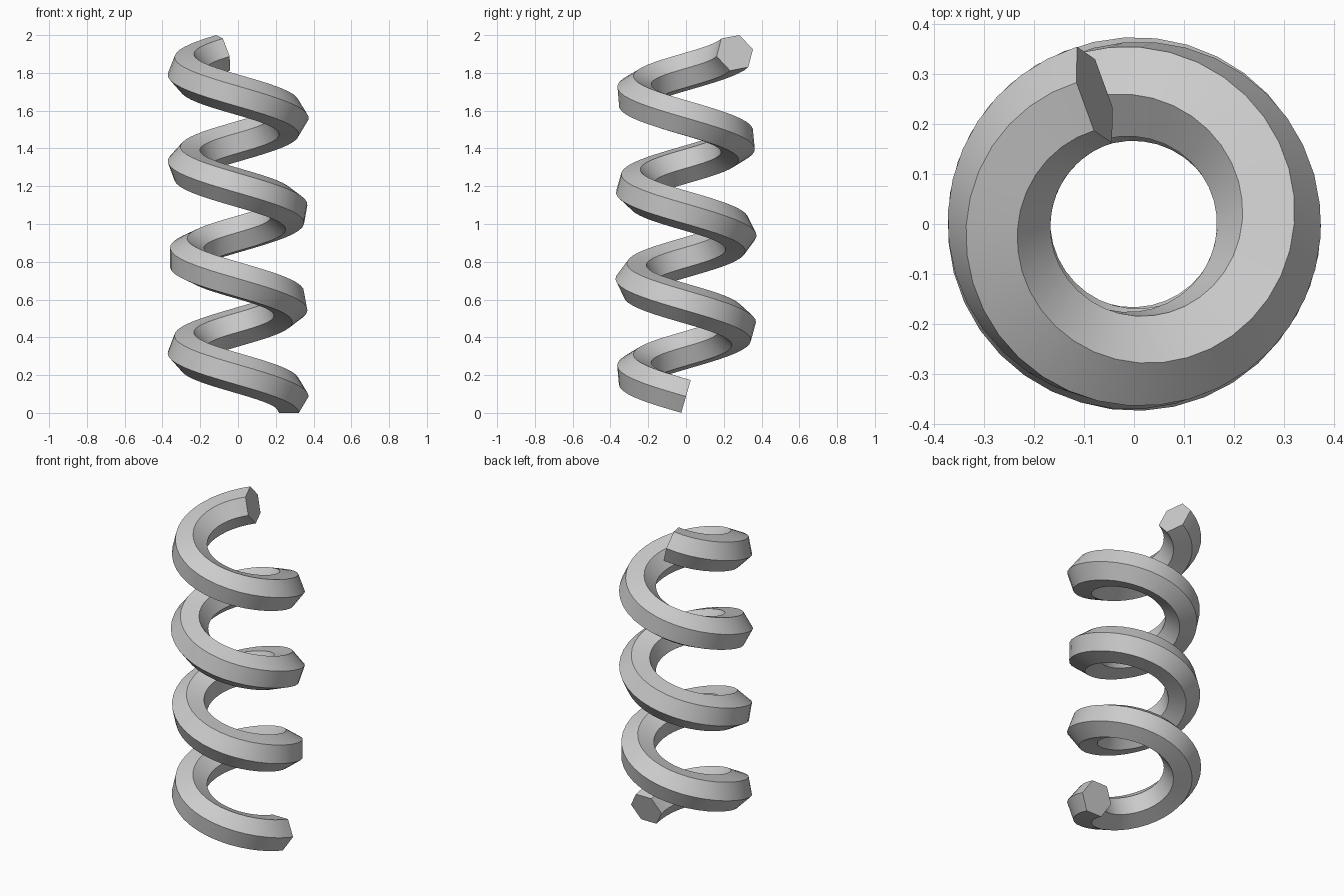
import bpy
import bmesh
from math import cos, sin, pi, radians, atan
from mathutils import Vector

cube = bpy.data.objects.get("Cube")
if cube:
    bpy.data.objects.remove(cube, do_unlink=True)

COIL_RADIUS = 0.27
WIRE_RADIUS = 0.104
SIDES = 6
STEPS = 134
SWEEP = radians(1333)          # total clockwise turn, bottom to top
Z_START, Z_END = 0.087, 1.906
RISE = (Z_END - Z_START) / SWEEP
SLOPE = atan(RISE / COIL_RADIUS)

# Plain grey steel
steel = bpy.data.materials.new("grey_steel")
steel.use_nodes = True
grey = (0.6, 0.6, 0.6, 1)
steel.diffuse_color = grey
steel.node_tree.nodes["Principled BSDF"].inputs["Base Color"].default_value = grey


def wire_ring(bm, turn):
    """Hexagon square to the helix, rolled by the natural twist of the wire."""
    outward = Vector((cos(turn), -sin(turn), 0))
    along = Vector((-sin(turn) * cos(SLOPE), -cos(turn) * cos(SLOPE), sin(SLOPE)))
    upward = along.cross(outward)
    if upward.z < 0:
        upward.negate()
    centre = outward * COIL_RADIUS + Vector((0, 0, Z_START + RISE * turn))
    roll = turn * sin(SLOPE)
    ring = []
    for k in range(SIDES):
        a = roll + 2 * pi * k / SIDES
        ring.append(bm.verts.new(centre + WIRE_RADIUS * (outward * cos(a) + upward * sin(a))))
    return ring


# Coil: sweep the hexagon along the helix and cap both ends
bm = bmesh.new()
rings = [wire_ring(bm, SWEEP * i / STEPS) for i in range(STEPS + 1)]
for low, high in zip(rings, rings[1:]):
    for k in range(SIDES):
        n = (k + 1) % SIDES
        bm.faces.new((low[k], low[n], high[n], high[k]))
bm.faces.new(rings[0])
bm.faces.new(rings[-1])
bmesh.ops.recalc_face_normals(bm, faces=bm.faces)

mesh = bpy.data.meshes.new("coil_spring")
bm.to_mesh(mesh)
bm.free()
mesh.materials.append(steel)
spring = bpy.data.objects.new("coil_spring", mesh)
bpy.context.collection.objects.link(spring)

# Smooth along the wire, crisp on the hexagon edges
bpy.ops.object.select_all(action="DESELECT")
spring.select_set(True)
bpy.context.view_layer.objects.active = spring
bpy.ops.object.shade_smooth_by_angle(angle=radians(30))
